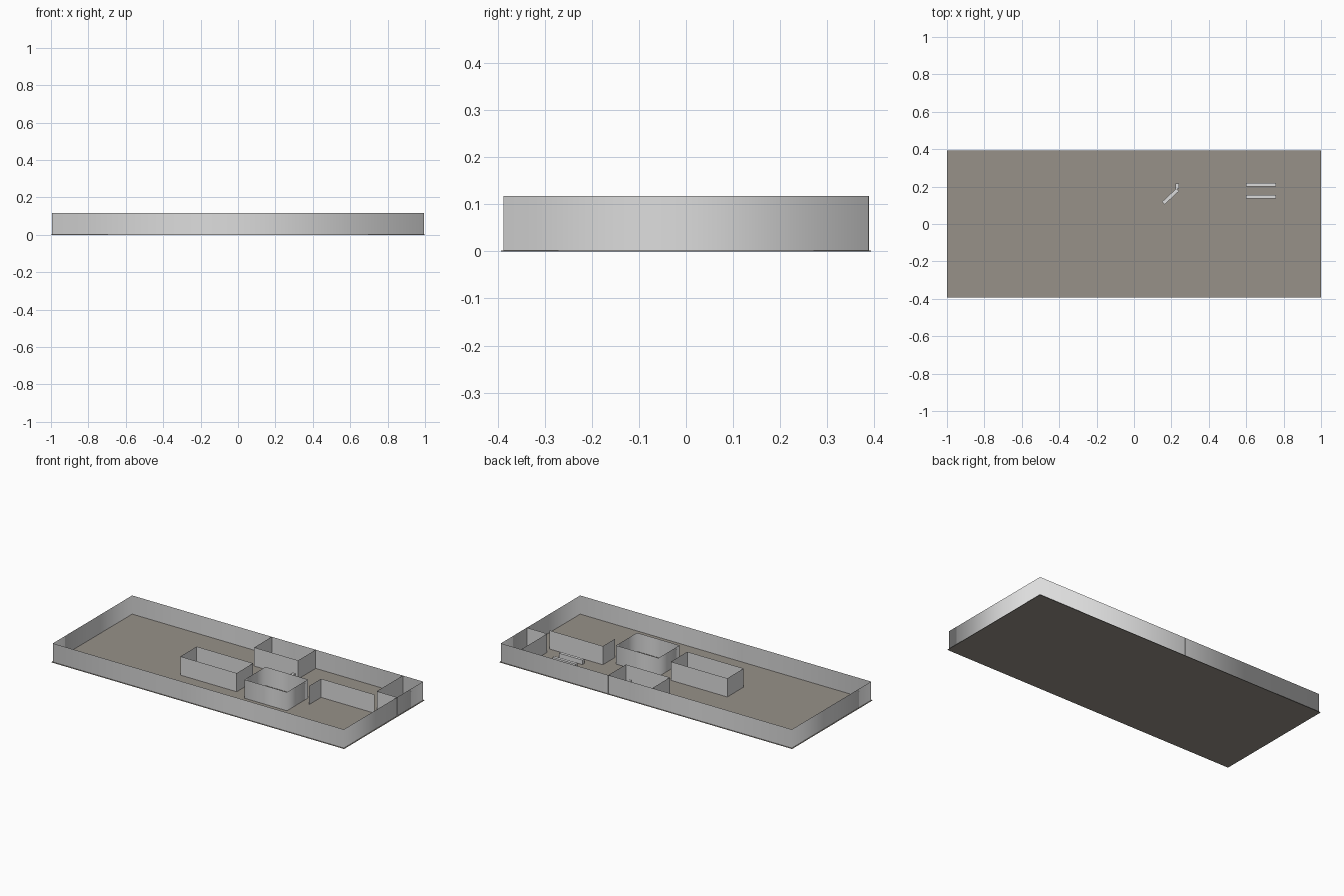
import bpy, bmesh, math
from mathutils import Matrix, Vector

if "Cube" in bpy.data.objects:
    bpy.data.objects.remove(bpy.data.objects["Cube"])

TOP = 0.117   # wall height


def material(name, rgb):
    m = bpy.data.materials.new(name)
    m.diffuse_color = (*rgb, 1)
    m.use_nodes = True
    m.node_tree.nodes["Principled BSDF"].inputs["Base Color"].default_value = m.diffuse_color
    return m


wall_grey = material("wall_light_grey", (0.72, 0.72, 0.72))
floor_tan = material("floor_warm_grey", (0.31, 0.285, 0.25))


def finish(bm, name, mat, smooth=False):
    mesh = bpy.data.meshes.new(name)
    for f in bm.faces:
        f.smooth = smooth
    bm.to_mesh(mesh)
    bm.free()
    mesh.materials.append(mat)
    ob = bpy.data.objects.new(name, mesh)
    bpy.context.collection.objects.link(ob)
    return ob


def wall(name, path, closed=False, smooth=False):
    """Thin upright partition following a floor-plan path."""
    bm = bmesh.new()
    low = [bm.verts.new((x, y, 0.002)) for x, y in path]
    high = [bm.verts.new((x, y, TOP)) for x, y in path]
    n = len(path)
    for i in range(n if closed else n - 1):
        j = (i + 1) % n
        bm.faces.new((low[i], low[j], high[j], high[i]))
    return finish(bm, name, wall_grey, smooth)


def rect(x0, x1, y0, y1):
    return [(x0, y0), (x1, y0), (x1, y1), (x0, y1)]


def block(name, centre, size, mat, angle=0):
    bm = bmesh.new()
    bmesh.ops.create_cube(bm, size=1)
    bm.transform(Matrix.Translation(Vector(centre))
                 @ Matrix.Rotation(math.radians(angle), 4, 'Z')
                 @ Matrix.Diagonal((*size, 1)))
    return finish(bm, name, mat)


# floor slab
block("floor", (0, 0, 0.001), (2.0, 0.786, 0.002), floor_tan)

# perimeter, shaded round its corners
wall("outer_wall", rect(-0.994, 0.994, -0.387, 0.387), True, True)

# free-standing rooms
wall("middle_room", rect(-0.31, 0.075, -0.12, 0.04), True)
wall("core_room", rect(0.16, 0.45, -0.165, 0.04), True, True)

# rooms built against the outer wall
wall("back_room", [(-0.04, 0.388), (-0.04, 0.215), (0.26, 0.215), (0.26, 0.388)])
wall("corner_closet", [(0.855, 0.388), (0.855, 0.133), (0.995, 0.133)])
wall("right_partition", [(0.505, -0.03), (0.505, 0.09), (0.87, 0.09)])

# low bench pair
for i, y in enumerate((0.145, 0.21)):
    block(f"bench_{i + 1}", (0.68, y, 0.016), (0.16, 0.018, 0.028), wall_grey)

# low angled counter with its short return
block("angled_counter", (0.195, 0.147, 0.016), (0.105, 0.02, 0.028), wall_grey, 43)
block("counter_return", (0.232, 0.202, 0.016), (0.018, 0.03, 0.028), wall_grey)
